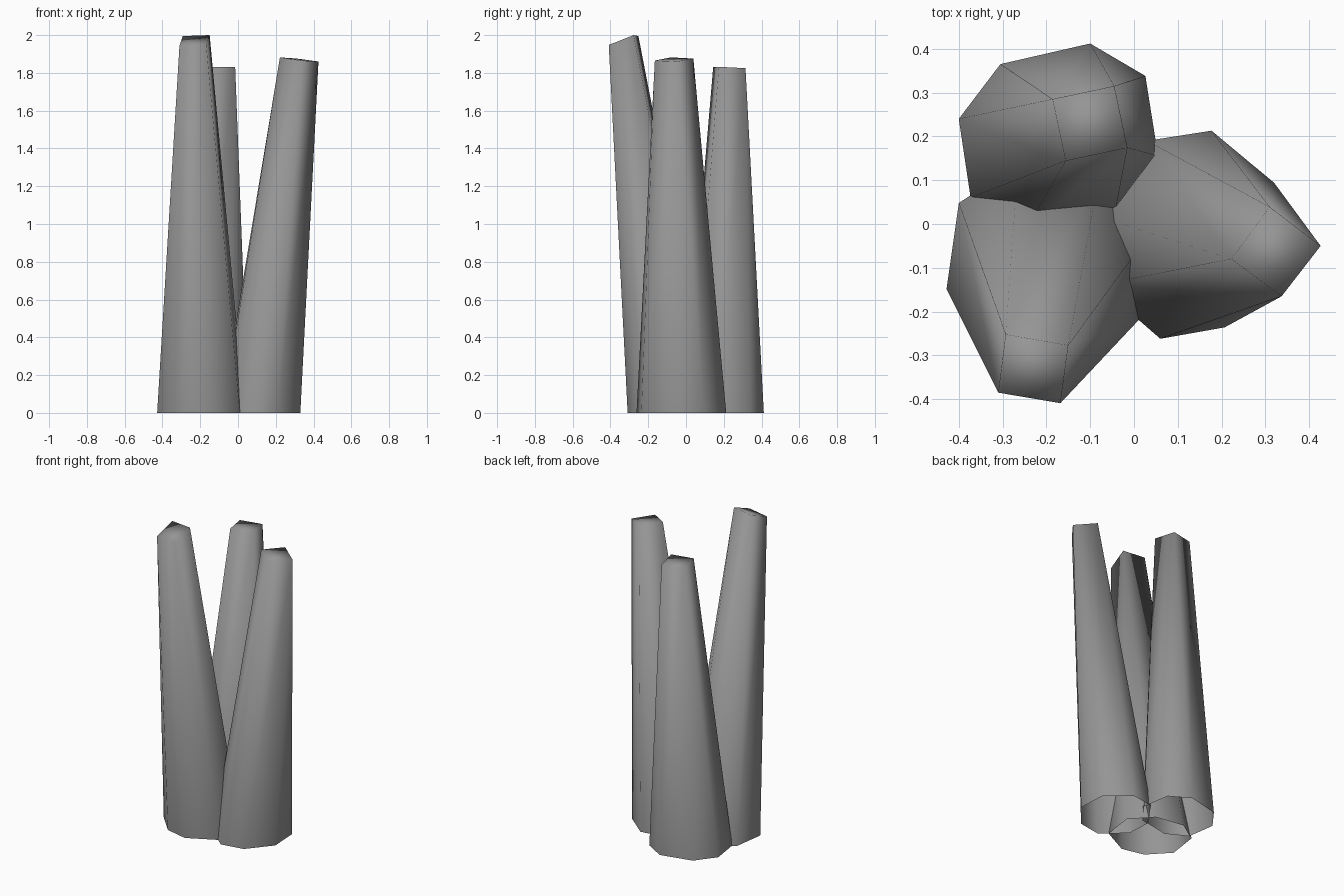
import bpy
import bmesh

if "Cube" in bpy.data.objects:
    bpy.data.objects.remove(bpy.data.objects["Cube"])

# dark grey for all stems
grey = bpy.data.materials.new("dark_grey")
grey.diffuse_color = (.3, .3, .3, 1)
grey.use_nodes = True
grey.node_tree.nodes["Principled BSDF"].inputs["Base Color"].default_value = grey.diffuse_color


def tapered_stem(name, base, top):
    """Open eight-sided base tapering to a capped four-corner tip.
    Each pair of base points runs up to one tip corner."""
    bm = bmesh.new()
    low = [bm.verts.new((x, y, 0)) for x, y in base]
    high = [bm.verts.new(p) for p in top]
    for i, tip in enumerate(high):
        a, b = low[2 * i], low[2 * i + 1]
        bm.faces.new((a, b, tip))
        bm.faces.new((b, low[(2 * i + 2) % 8], high[(i + 1) % 4], tip))
    bm.faces.new(high)
    bmesh.ops.recalc_face_normals(bm, faces=bm.faces)
    for f in bm.faces:
        f.smooth = True
    mesh = bpy.data.meshes.new(name)
    bm.to_mesh(mesh)
    bm.free()
    mesh.materials.append(grey)
    obj = bpy.data.objects.new(name, mesh)
    bpy.context.collection.objects.link(obj)
    return obj


# back left stem
tapered_stem(
    "back_stem",
    [(-.373, .06), (-.245, -.012), (-.043, .027), (.055, .155),
     (.026, .338), (-.10, .412), (-.305, .365), (-.40, .24)],
    [(-.156, .144, 1.832), (-.015, .174, 1.832), (-.045, .315, 1.825), (-.186, .285, 1.825)])

# front left stem, the tallest
tapered_stem(
    "front_stem",
    [(-.428, -.148), (-.31, -.275), (-.165, -.309), (.01, -.22),
     (.036, -.022), (-.08, .105), (-.265, .135), (-.40, .048)],
    [(-.31, -.385, 1.943), (-.168, -.409, 1.948), (-.15, -.277, 2.0), (-.293, -.252, 1.995)])

# right stem
tapered_stem(
    "right_stem",
    [(-.09, .02), (-.08, -.14), (.06, -.262), (.207, -.236),
     (.33, -.09), (.32, .094), (.177, .213), (.03, .19)],
    [(.222, -.08, 1.882), (.337, -.165, 1.865), (.426, -.05, 1.860), (.31, .039, 1.876)])
